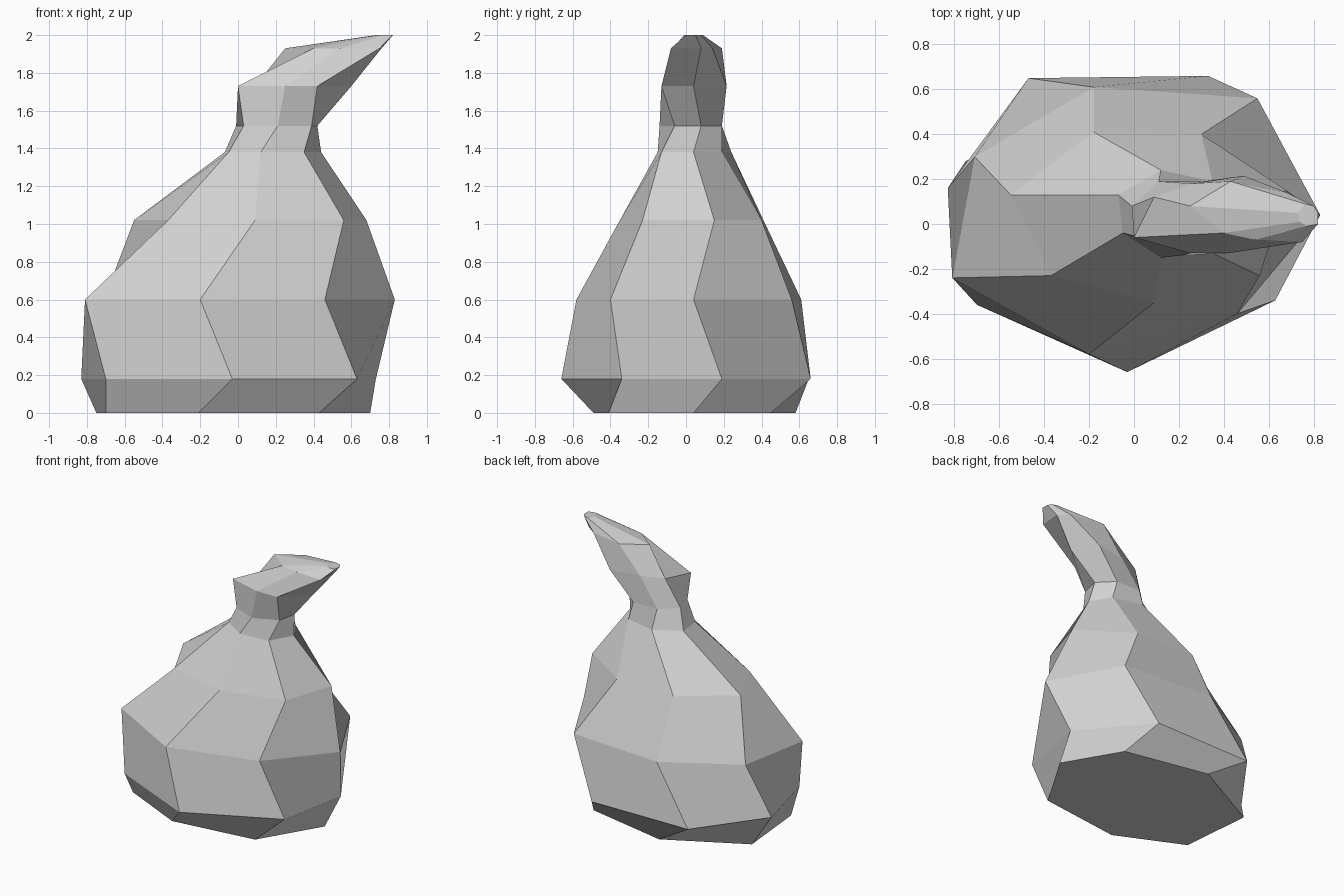
import bpy
import bmesh

# Seven-sided cross-sections from base to bent tip: height -> (x, y) corners, counter-clockwise
SECTIONS = {
    0.00: [(-.70, -.26), (-.21, -.49), (.43, -.41), (.70, .04), (.46, .45), (-.18, .58), (-.75, .28)],
    0.18: [(-.70, -.36), (-.03, -.66), (.63, -.34), (.73, .19), (.33, .66), (-.47, .65), (-.83, .16)],
    0.60: [(-.81, -.24), (-.20, -.58), (.46, -.40), (.83, .04), (.55, .56), (-.18, .61), (-.71, .30)],
    1.02: [(-.37, -.23), (.09, -.35), (.56, -.23), (.68, .15), (.30, .40), (-.18, .41), (-.55, .13)],
    1.38: [(-.05, -.04), (.12, -.15), (.35, -.13), (.44, .04), (.35, .19), (.12, .24), (-.07, .13)],
    1.52: [(.03, -.06), (.21, -.14), (.39, -.06), (.42, .08), (.31, .19), (.11, .19), (-.01, .08)],
    1.73: [(.00, -.06), (.25, -.13), (.42, -.13), (.60, .04), (.49, .215), (.26, .18), (.09, .12)],
    1.93: [(.40, -.04), (.54, -.07), (.75, -.08), (.76, .08), (.68, .14), (.43, .19), (.25, .08)],
    2.00: [(.74, .01), (.77, -.01), (.82, .00), (.82, .05), (.80, .08), (.76, .09), (.73, .05)],
}


def loft(name, sections, material):
    """Skin the cross-sections with quads and cap both ends."""
    bm = bmesh.new()
    rings = [[bm.verts.new((x, y, z)) for x, y in pts] for z, pts in sections.items()]
    for low, high in zip(rings, rings[1:]):
        n = len(low)
        for i in range(n):
            j = (i + 1) % n
            bm.faces.new((low[i], low[j], high[j], high[i]))
    bm.faces.new(rings[0][::-1])
    bm.faces.new(rings[-1])
    bmesh.ops.recalc_face_normals(bm, faces=bm.faces)
    mesh = bpy.data.meshes.new(name)
    bm.to_mesh(mesh)
    bm.free()
    mesh.materials.append(material)
    obj = bpy.data.objects.new(name, mesh)
    bpy.context.collection.objects.link(obj)
    return obj


# Single plain colour
grey = bpy.data.materials.new("light_grey")
grey.diffuse_color = (0.64, 0.64, 0.64, 1)

# Gourd body with bent neck
loft("gourd_body", SECTIONS, grey)
